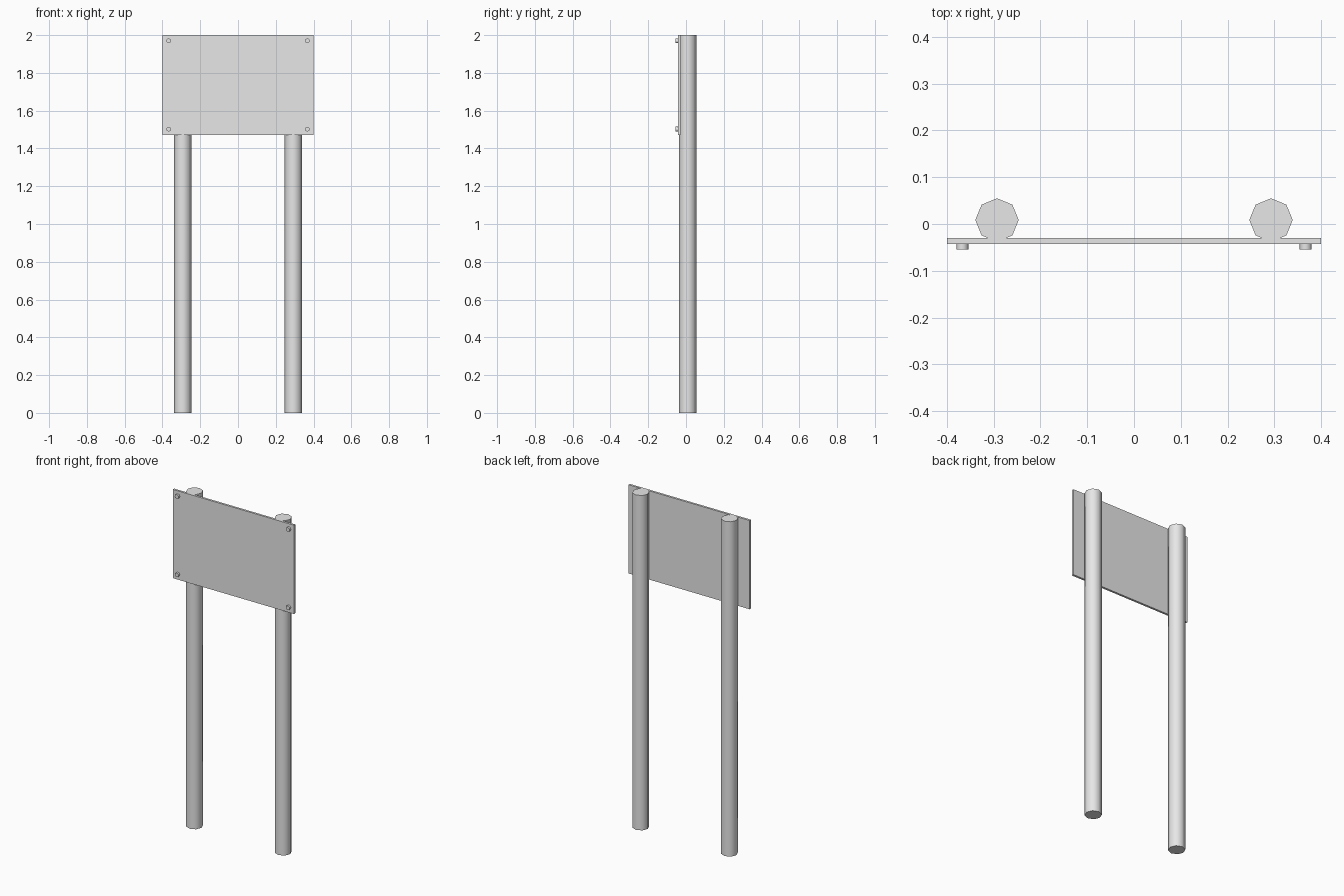
import bpy
from math import radians, pi
from mathutils import Matrix

cube = bpy.data.objects.get("Cube")
if cube:
    bpy.data.objects.remove(cube, do_unlink=True)

# One plain grey for the whole sign
grey = bpy.data.materials.new("light_grey")
grey.use_nodes = True
colour = (0.8, 0.8, 0.8, 1)
grey.diffuse_color = colour
grey.node_tree.nodes["Principled BSDF"].inputs["Base Color"].default_value = colour


def finish(name):
    obj = bpy.context.object
    obj.name = obj.data.name = name
    obj.data.materials.append(grey)
    return obj


def rod(name, radius, depth, location, tilt=0):
    """Eight-sided, smooth-shaded cylinder with sharp rims."""
    bpy.ops.mesh.primitive_cylinder_add(
        vertices=8, radius=radius, depth=depth, location=location)
    obj = finish(name)
    obj.data.transform(Matrix.Rotation(tilt, 4, "X"))
    bpy.ops.object.shade_smooth_by_angle(angle=radians(60))
    return obj


HEIGHT = 2.0
BOARD_BOTTOM = 1.47
BOARD_FRONT, BOARD_BACK = -0.043, -0.03

# Board
bpy.ops.mesh.primitive_cube_add(size=1, location=(
    0, (BOARD_FRONT + BOARD_BACK) / 2, (HEIGHT + BOARD_BOTTOM) / 2))
board = finish("board")
board.data.transform(Matrix.Diagonal(
    (0.8, BOARD_BACK - BOARD_FRONT, HEIGHT - BOARD_BOTTOM, 1)))

# Posts and corner bolts
for side, sign in (("left", 1), ("right", -1)):
    rod(f"{side}_post", 0.0465, HEIGHT, (sign * 0.293, 0.0085, HEIGHT / 2))
    for level, z in (("upper", 1.97), ("lower", 1.502)):
        rod(f"{side}_{level}_bolt", 0.013, 0.014,
            (sign * 0.367, -0.048, z), pi / 2)
